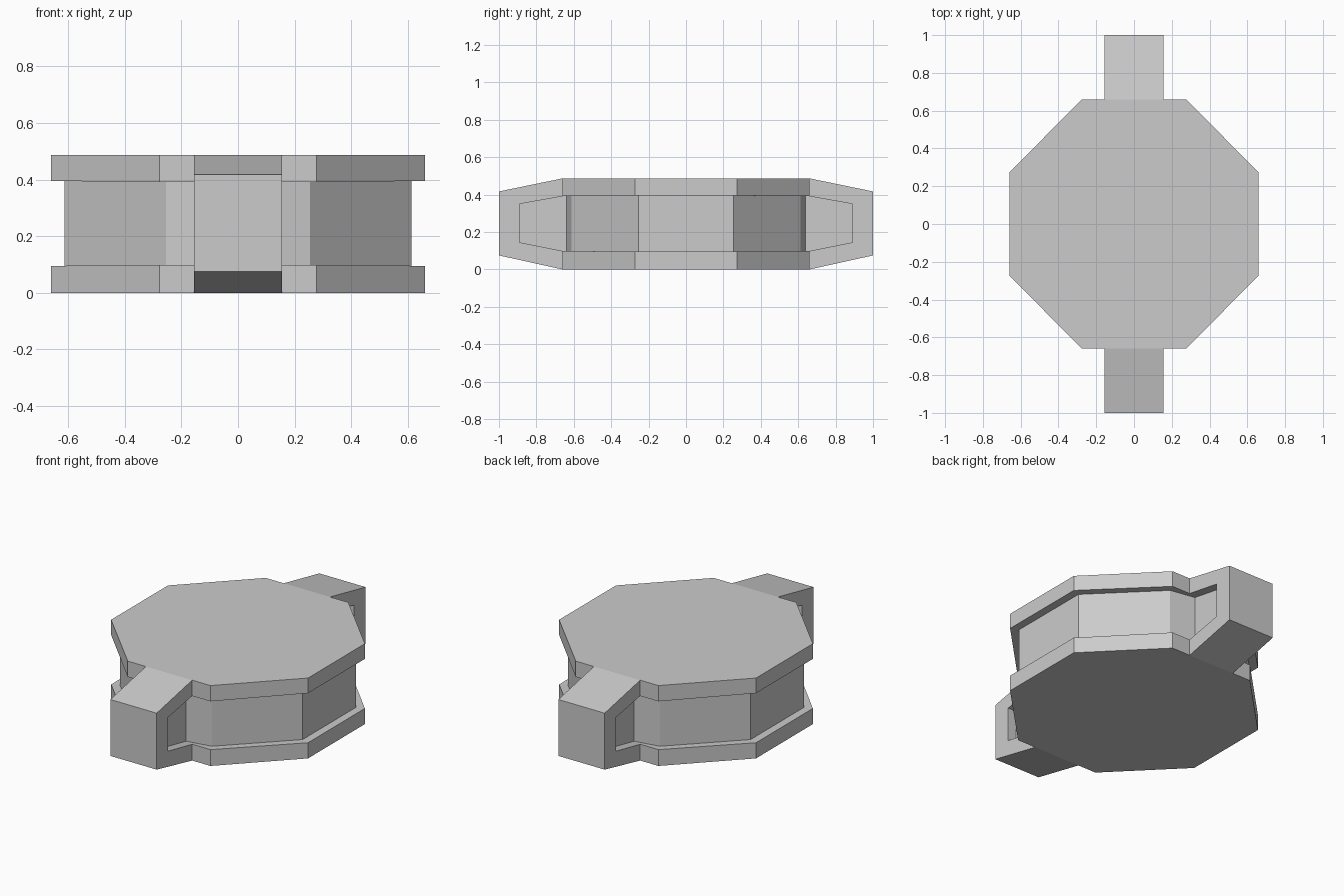
import bpy, bmesh

if "Cube" in bpy.data.objects:
    bpy.data.objects.remove(bpy.data.objects["Cube"])


def lerp(a, b, t):
    return a + (b - a) * t


def levels(y):
    # bottom, groove bottom, groove top, top heights; lugs taper outwards
    t = max(0.0, (abs(y) - 0.66) / 0.34)
    g = max(0.0, (abs(y) - 0.64) / 0.25)
    return (lerp(0, 0.075, t), lerp(0.095, 0.145, g),
            lerp(0.395, 0.35, g), lerp(0.487, 0.417, t))


# Right-hand plan outline, lug to lug: outer rim and recessed wall
outer = [(0.155, -0.89), (0.155, -0.66), (0.277, -0.66), (0.66, -0.272)]
inner = [(0.10, -0.89), (0.10, -0.64), (0.255, -0.612), (0.612, -0.255)]
outer += [(x, -y) for x, y in reversed(outer)]
inner += [(x, -y) for x, y in reversed(inner)]

bm = bmesh.new()


def pt(p, level, s=1):
    return (p[0] * s, p[1], levels(p[1])[level])


def face(*pts):
    bm.faces.new([bm.verts.new(p) for p in pts])


for s in (1, -1):
    # Rims, ledges and recessed wall around each side
    steps = [(outer, 0), (outer, 1), (inner, 1), (inner, 2), (outer, 2), (outer, 3)]
    for i in range(len(outer) - 1):
        for (pa, la), (pb, lb) in zip(steps, steps[1:]):
            face(pt(pa[i], la, s), pt(pa[i + 1], la, s),
                 pt(pb[i + 1], lb, s), pt(pb[i], lb, s))
    # Solid lug cheeks and ends of the groove
    for o, n in ((outer[0], inner[0]), (outer[-1], inner[-1])):
        tip = (0.155, 1.0 if o[1] > 0 else -1.0)
        face(pt(tip, 0, s), *[pt(o, k, s) for k in range(4)], pt(tip, 3, s))
        face(pt(o, 1, s), pt(n, 1, s), pt(n, 2, s), pt(o, 2, s))

for level in (0, 3):
    # Octagonal top and bottom
    ring = outer[1:-1]
    face(*[pt(p, level) for p in ring], *[pt(p, level, -1) for p in reversed(ring)])
    # Sloping lug faces
    for s in (1, -1):
        edge = [(0.155, s * y) for y in (0.66, 0.89, 1.0)]
        face(*[pt(p, level) for p in edge], *[pt(p, level, -1) for p in reversed(edge)])

# Lug end faces
for y in (-1.0, 1.0):
    tip = (0.155, y)
    face(pt(tip, 0), pt(tip, 3), pt(tip, 3, -1), pt(tip, 0, -1))

bmesh.ops.remove_doubles(bm, verts=bm.verts[:], dist=0.0005)
bmesh.ops.recalc_face_normals(bm, faces=bm.faces[:])
mesh = bpy.data.meshes.new("octagonal_housing")
bm.to_mesh(mesh)
bm.free()
bpy.context.collection.objects.link(bpy.data.objects.new("octagonal_housing", mesh))
